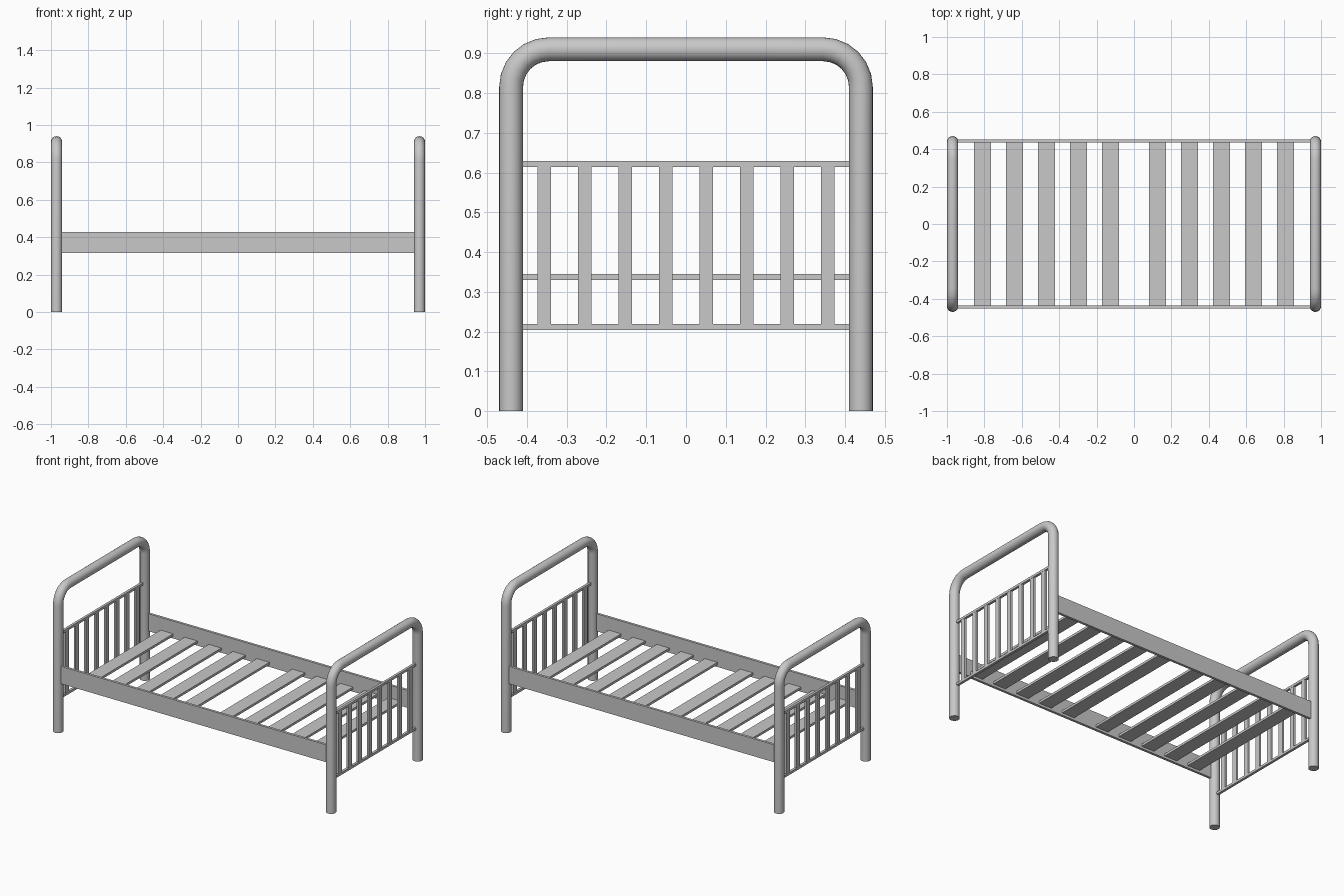
import bpy, bmesh, math
from mathutils import Vector

if "Cube" in bpy.data.objects:
    bpy.data.objects.remove(bpy.data.objects["Cube"])

grey = bpy.data.materials.new("grey metal")
grey.diffuse_color = (0.58, 0.58, 0.58, 1)
grey.use_nodes = True
grey.node_tree.nodes["Principled BSDF"].inputs["Base Color"].default_value = grey.diffuse_color


def finish(name, bm):
    bmesh.ops.recalc_face_normals(bm, faces=bm.faces)
    me = bpy.data.meshes.new(name)
    bm.to_mesh(me)
    bm.free()
    me.materials.append(grey)
    ob = bpy.data.objects.new(name, me)
    bpy.context.collection.objects.link(ob)
    return ob


def box(name, centre, size):
    bm = bmesh.new()
    bmesh.ops.create_cube(bm, size=1)
    for v in bm.verts:
        v.co = Vector([c + s * k for c, s, k in zip(centre, size, v.co)])
    return finish(name, bm)


def tube_frame(name, x, half=0.44, top=0.91, bend=0.095, r=0.03, sides=24, steps=6):
    # path points with the outward normal of each ring
    rings = [(half, 0, 0)]
    for i in range(steps + 1):
        a = math.pi / 2 * i / steps
        rings.append((half - bend + bend * math.cos(a), top - bend + bend * math.sin(a), a))
    rings += [(-y, z, math.pi - a) for y, z, a in reversed(rings)]
    bm = bmesh.new()
    loops = []
    for y, z, a in rings:
        loop = []
        for k in range(sides):
            t = 2 * math.pi * k / sides
            n = r * math.cos(t)
            loop.append(bm.verts.new((x + r * math.sin(t), y + n * math.cos(a), z + n * math.sin(a))))
        loops.append(loop)
    for p, q in zip(loops, loops[1:]):
        for k in range(sides):
            j = (k + 1) % sides
            bm.faces.new((p[k], p[j], q[j], q[k]))
    bm.faces.new(loops[0])
    bm.faces.new(loops[-1])
    ob = finish(name, bm)
    bpy.ops.object.select_all(action='DESELECT')
    ob.select_set(True)
    bpy.context.view_layer.objects.active = ob
    bpy.ops.object.shade_smooth_by_angle(angle=math.radians(40))


# Head and foot ends: bent tube, two cross bars, eight uprights
for end, x in (("head", -0.97), ("foot", 0.97)):
    tube_frame(end + "_tube_frame", x)
    for label, z in (("lower", 0.211), ("upper", 0.622)):
        box(f"{end}_{label}_bar", (x, 0, z), (0.016, 0.84, 0.015))
    for i in range(8):
        box(f"{end}_upright", (x, (i - 3.5) * 0.102, 0.4165), (0.014, 0.034, 0.40))

# Side rails
for y in (-0.443, 0.443):
    box("side_rail", (0, y, 0.371), (1.9, 0.016, 0.112))

# Mattress slats, mirrored about the middle gap
for s in (-1, 1):
    for i in range(5):
        box("slat", (s * (0.126 + 0.171 * i), 0, 0.3375), (0.09, 0.874, 0.015))
